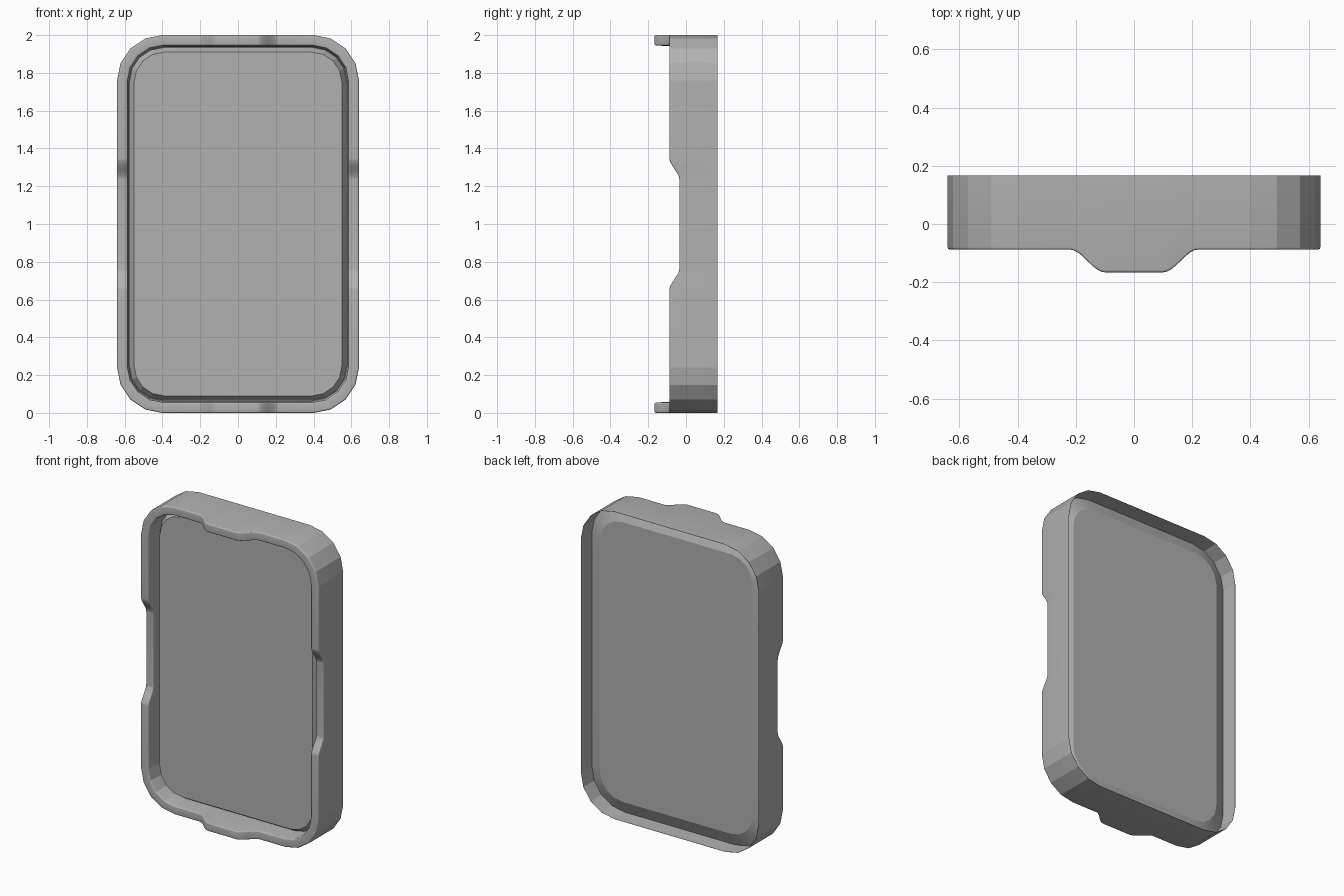
import bpy, bmesh, math

if "Cube" in bpy.data.objects:
    bpy.data.objects.remove(bpy.data.objects["Cube"])

HW, HH, R, BACK = 0.64, 1.0, 0.24, 0.167

grey = bpy.data.materials.new("dark_grey")
grey.diffuse_color = (0.44, 0.44, 0.44, 1)
grey.use_nodes = True
grey.node_tree.nodes["Principled BSDF"].inputs["Base Color"].default_value = grey.diffuse_color


def step(t):
    t = min(1, max(0, t))
    return t * t * (3 - 2 * t)


# Samples along straight sides, dense where the front rim rises or dips
def samples(a, b):
    half = [a + (b - a) * i / 12 for i in range(13)]
    return [-v for v in reversed(half)] + half


TAB = samples(0.1, 0.22)
NOTCH = samples(0.235, 0.35)


def outline(inset, plain):
    """Rounded rectangle as (x, z, front_y), anticlockwise from the right side."""
    w, h, r = HW - inset, HH - inset, R - inset * 0.9
    pts = []
    for k in range(4):
        sx, sz = (1, 0, -1, 0)[k], (0, 1, 0, -1)[k]
        # straight side with its notch or tab
        for s in [] if plain else (NOTCH if sx else TAB):
            if sx:
                fy = -0.035 - 0.053 * step((abs(s) - 0.235) / 0.115)
                pts.append((sx * w, 1 + sx * s, fy))
            else:
                fy = -0.166 + 0.078 * step((abs(s) - 0.1) / 0.12)
                pts.append((-sz * s, 1 + sz * h, fy))
        # corner in four flat facets
        cx = (1, -1, -1, 1)[k] * (w - r)
        cz = 1 + (1, 1, -1, -1)[k] * (h - r)
        for i in range(5):
            a = math.radians(90 * k + 22.5 * i)
            pts.append((cx + r * math.cos(a), cz + r * math.sin(a), -0.088))
    return pts


def loft(name, profile, capped):
    """Skin rings given as (inset, y, follows_front); rim rings stay smooth."""
    plain = not any(p[2] for p in profile)
    bm = bmesh.new()
    rings = [[bm.verts.new((x, fy + y if follow else y, z))
              for x, z, fy in outline(inset, plain)]
             for inset, y, follow in profile]
    n = len(rings[0])
    for a, b in zip(rings, rings[1:]):
        for i in range(n):
            k = (i + 1) % n
            bm.faces.new((a[i], a[k], b[k], b[i]))
    if capped:
        bm.faces.new(rings[0])
        bm.faces.new(rings[-1])
    bmesh.ops.recalc_face_normals(bm, faces=bm.faces[:])
    for f in bm.faces:
        f.smooth = True
    rim = [set(r) for r, p in zip(rings, profile) if p[2]]
    for e in bm.edges:
        on_rim = any(e.verts[0] in r and e.verts[1] in r for r in rim)
        e.smooth = on_rim or e.calc_face_angle(0) < math.radians(10)
    me = bpy.data.meshes.new(name)
    bm.to_mesh(me)
    bm.free()
    me.materials.append(grey)
    bpy.context.collection.objects.link(bpy.data.objects.new(name, me))


# Rounded edge of the front rim: quarter arcs on the outer and inner sides
B = 0.008
arc = [(B - B * math.cos(math.radians(a)), B - B * math.sin(math.radians(a)), True)
       for a in (0, 22.5, 45, 67.5, 90)]
rim = arc + [(0.055 - i, y, f) for i, y, f in reversed(arc)]

# Bezel: back ledge rising to the panel, thin back wall, outer wall, rim, inner wall
loft("bezel",
     [(0.09, 0.10, False), (0.004, 0.06, False), (0.001, BACK, False), (0, BACK, False)]
     + rim + [(0.064, 0.03, False)], False)

# Panel: slab with a sloped border, set back inside the bezel
loft("panel", [
    (0.09, -0.02, False),
    (0.065, 0.02, False),
    (0.065, 0.05, False),
    (0.09, 0.10, False),
], True)
